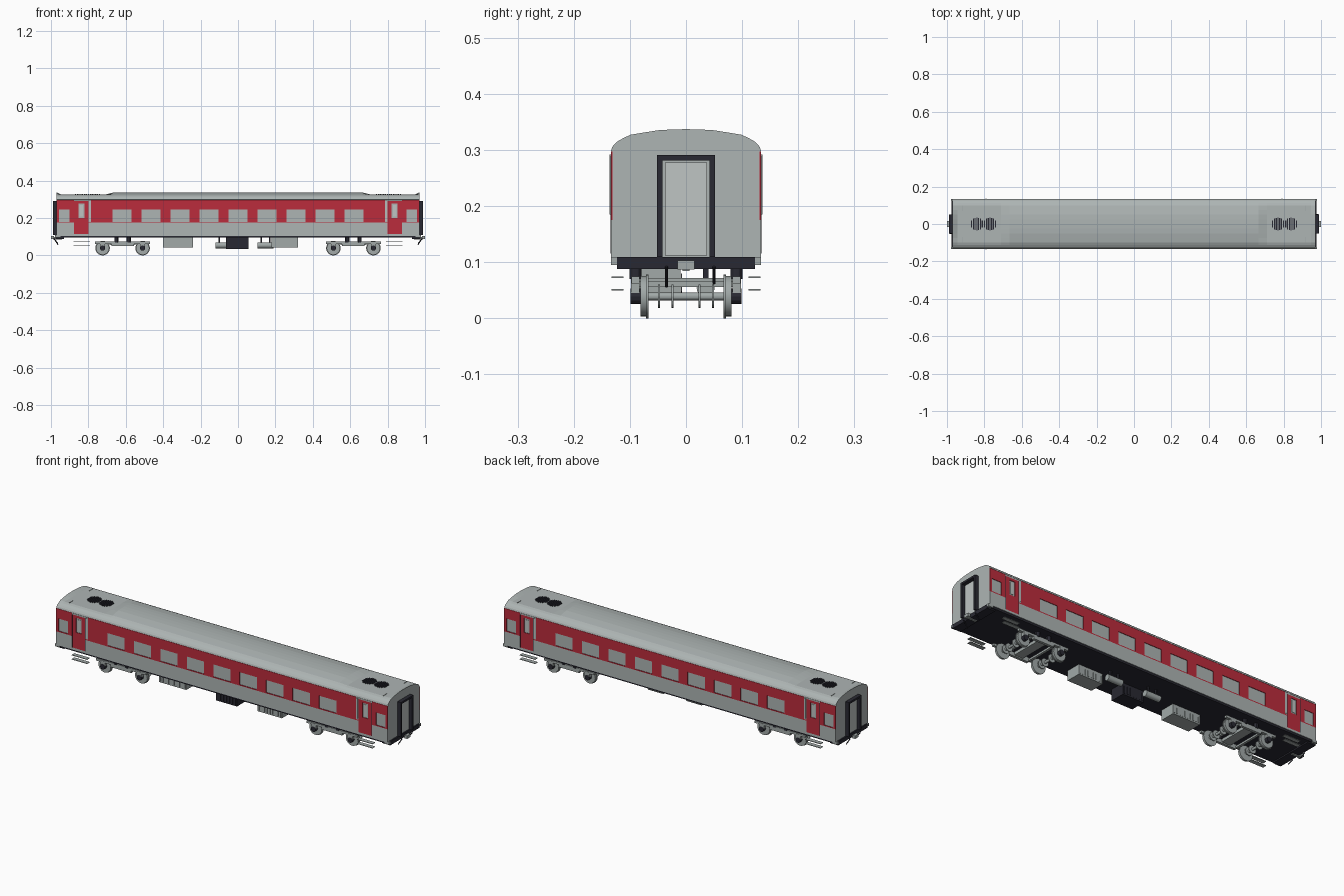
import bpy, bmesh, math
from mathutils import Vector, Matrix

if "Cube" in bpy.data.objects:
    bpy.data.objects.remove(bpy.data.objects["Cube"])


def material(name, rgb):
    m = bpy.data.materials.new(name)
    m.diffuse_color = (*rgb, 1)
    m.use_nodes = True
    m.node_tree.nodes["Principled BSDF"].inputs["Base Color"].default_value = m.diffuse_color
    return m


GREY = material("body_grey", (0.42, 0.46, 0.455))
RED = material("red_paint", (0.50, 0.025, 0.045))
BLACK = material("black_rubber", (0.022, 0.022, 0.032))
PALE = material("pale_grey", (0.52, 0.56, 0.55))
STEEL = material("running_gear_grey", (0.36, 0.40, 0.395))


def finish(name, bm, *mats):
    me = bpy.data.meshes.new(name)
    bm.to_mesh(me)
    bm.free()
    for m in mats:
        me.materials.append(m)
    ob = bpy.data.objects.new(name, me)
    bpy.context.collection.objects.link(ob)
    return ob


def add_box(bm, x0, x1, y0, y1, z0, z1):
    mat = Matrix.Translation(((x0 + x1) / 2, (y0 + y1) / 2, (z0 + z1) / 2)) @ \
        Matrix.Diagonal((abs(x1 - x0), abs(y1 - y0), abs(z1 - z0), 1))
    bmesh.ops.create_cube(bm, size=1, matrix=mat)


def boxes(name, mat, rows):
    bm = bmesh.new()
    for r in rows:
        add_box(bm, *r)
    return finish(name, bm, mat)


def add_rod(bm, a, b, r, sides=16):
    a, b = Vector(a), Vector(b)
    d = b - a
    mat = Matrix.Translation((a + b) / 2) @ d.to_track_quat('Z', 'Y').to_matrix().to_4x4()
    bmesh.ops.create_cone(bm, cap_ends=True, segments=sides, radius1=r, radius2=r,
                          depth=d.length, matrix=mat)


def rods(name, mat, rows, sides=16):
    bm = bmesh.new()
    for a, b, r in rows:
        add_rod(bm, a, b, r, sides)
    return finish(name, bm, mat)


# Body shell: arched section lofted along x, with sunken roof ends
half = [(0.131, 0.106), (0.131, 0.297), (0.134, 0.298), (0.131, 0.306), (0.124, 0.314),
        (0.112, 0.321), (0.099, 0.327), (0.075, 0.331), (0.05, 0.335), (0.025, 0.3365)]
section = half + [(0, 0.337)] + [(-y, z) for y, z in reversed(half)]
stations = [(-0.97, 0.337), (-0.945, 0.325), (-0.71, 0.325), (-0.665, 0.337)]
stations += [(-x, z) for x, z in reversed(stations)]
bm = bmesh.new()
rings = [[bm.verts.new((x, y, min(z, top))) for y, z in section] for x, top in stations]
for r0, r1 in zip(rings, rings[1:]):
    for i in range(len(section)):
        j = (i + 1) % len(section)
        bm.faces.new((r0[i], r1[i], r1[j], r0[j]))
bm.faces.new(rings[0])
bm.faces.new(rings[-1])
bmesh.ops.recalc_face_normals(bm, faces=bm.faces)
finish("body_shell", bm, GREY)

# Side skin: grid of panels with window openings, coloured by zone
windows = [(0.155 * i - 0.051, 0.155 * i + 0.051) for i in range(-4, 5)]
windows += [(-0.957, -0.902), (0.902, 0.957)]
xs = {-0.97, 0.97}
for w in windows:
    xs.update(w)
for x in (0.785, 0.799, 0.822, 0.854, 0.877):
    xs.update((x, -x))
xs = sorted(xs)
zs = [0.104, 0.115, 0.175, 0.18, 0.2, 0.246, 0.277, 0.29, 0.297]
bm = bmesh.new()
for x0, x1 in zip(xs, xs[1:]):
    for z0, z1 in zip(zs, zs[1:]):
        cx, cz = (x0 + x1) / 2, (z0 + z1) / 2
        ax = abs(cx)
        if 0.18 < cz < 0.246 and any(a < cx < b for a, b in windows):
            continue
        if 0.822 < ax < 0.854 and 0.2 < cz < 0.277:
            continue
        door = 0.799 < ax < 0.877
        red = (cz > 0.115 and cz < 0.29) if door else cz > 0.175
        if 0.785 < ax < 0.799 and cz > 0.18:
            red = False
        f = bm.faces.new([bm.verts.new((x, -0.134, z)) for x, z in
                          ((x0, z0), (x1, z0), (x1, z1), (x0, z1))])
        f.material_index = int(red)
bmesh.ops.remove_doubles(bm, verts=bm.verts, dist=1e-5)
skin = finish("side_panels", bm, GREY, RED)
skin.modifiers.new("other_side", 'MIRROR').use_axis = (False, True, False)
sol = skin.modifiers.new("thickness", 'SOLIDIFY')
sol.thickness = 0.0035
sol.offset = -1

# Door panes, door seams and grab rails
rows, seams, rails = [], [], []
for s in (-1, 1):
    for e in (-1, 1):
        rows.append((e * 0.829, e * 0.847, s * 0.13, s * 0.133, 0.207, 0.27))
        for x in (0.799, 0.877):
            seams.append((e * x - 0.001, e * x + 0.001, s * 0.133, s * 0.1345, 0.115, 0.29))
        rails.append((e * 0.789, e * 0.795, s * 0.133, s * 0.136, 0.185, 0.292))
boxes("door_panes", PALE, rows)
boxes("door_seams", BLACK, seams)
boxes("grab_rails", PALE, rails)

# Floor and headstocks
boxes("underfloor", BLACK, [(-0.968, 0.968, -0.129, 0.129, 0.095, 0.107)])
boxes("headstocks", BLACK, [(e * 0.93, e * 0.977, -0.123, 0.123, 0.088, 0.109) for e in (-1, 1)])

# Gangway ends, couplers, hoses and corner steps
frame, doors, coup, hose, corner, steps = [], [], [], [], [], []
for e in (-1, 1):
    for s in (-1, 1):
        frame.append((e * 0.965, e * 0.99, s * 0.042, s * 0.052, 0.109, 0.283))
        corner.append((e * 0.95, e * 0.978, s * 0.123, s * 0.134, 0.095, 0.108))
        for z in (0.051, 0.073):
            steps.append((e * 0.79, e * 0.88, s * 0.111, s * 0.133, z - 0.0015, z + 0.0015))
    frame.append((e * 0.965, e * 0.99, -0.052, 0.052, 0.281, 0.291))
    doors.append((e * 0.965, e * 0.973, -0.037, 0.037, 0.112, 0.278))
    coup += [(e * 0.94, e * 0.99, -0.006, 0.006, 0.084, 0.098),
             (e * 0.985, e * 1.0, -0.015, 0.015, 0.087, 0.103)]
    for y, z in ((-0.035, 0.056), (0.05, 0.062)):
        hose.append(((e * 0.985, e * y, 0.092), (e * 0.962, e * y, z), 0.0025))
boxes("gangway_frames", BLACK, frame)
boxes("end_doors", PALE, doors)
boxes("couplers", STEEL, coup)
boxes("corner_brackets", STEEL, corner)
boxes("door_steps", STEEL, steps)
rods("brake_hoses", BLACK, hose, 8)

# Roof fan grilles: bars trimmed to a circle
bars, lips = [], []
for cx in (-0.84, -0.77, 0.77, 0.84):
    for k in range(-3, 4):
        dx = k * 0.0095
        h = math.sqrt(0.034 ** 2 - dx ** 2)
        bars.append((cx + dx - 0.003, cx + dx + 0.003, -h, h, 0.324, 0.328))
boxes("roof_fan_grilles", BLACK, bars)
for e in (-1, 1):
    for s in (-1, 1):
        lips.append((e * 0.917, e * 0.92, s * 0.07, s * 0.098, 0.323, 0.327))
boxes("roof_hatch_lips", STEEL, lips)

# Bogies: wheels, axles, discs, frames and springs
wheels, hubs, axles, frames, springs = [], [], [], [], []
for c in (-0.617, 0.617):
    for w in (c - 0.107, c + 0.107):
        axles.append(((w, -0.095, 0.039), (w, 0.095, 0.039), 0.007))
        for s in (-1, 1):
            wheels += [((w, s * 0.07, 0.039), (w, s * 0.081, 0.039), 0.036),
                       ((w, s * 0.067, 0.039), (w, s * 0.071, 0.039), 0.039)]
            hubs.append(((w, s * 0.08, 0.039), (w, s * 0.099, 0.039), 0.014))
            for y in (0.024, 0.048):
                axles.append(((w, s * y - 0.002, 0.039), (w, s * y + 0.002, 0.039), 0.021))
            frames.append((w - 0.014, w + 0.014, s * 0.083, s * 0.098, 0.045, 0.07))
        frames.append((w + 0.043 - 0.006, w + 0.043 + 0.006, -0.085, 0.085, 0.056, 0.066)
                      if w < c else (w - 0.049, w - 0.037, -0.085, 0.085, 0.056, 0.066))
    for s in (-1, 1):
        frames += [(c - 0.147, c + 0.147, s * 0.083, s * 0.097, 0.062, 0.074),
                   (c - 0.06, c + 0.06, s * 0.083, s * 0.097, 0.05, 0.063)]
        for dx in (-0.033, 0.033):
            springs.append(((c + dx, s * 0.09, 0.07), (c + dx, s * 0.09, 0.097), 0.011))
    frames.append((c - 0.025, c + 0.025, -0.085, 0.085, 0.056, 0.072))
rods("wheels", STEEL, wheels, 24)
rods("axle_boxes", BLACK, hubs, 12)
rods("axles_and_brake_discs", STEEL, axles, 16)
boxes("bogie_frames", STEEL, frames)
rods("bogie_springs", BLACK, springs, 12)


# Underfloor equipment cases with ribbed faces, and air tanks
def case(name, mat, x0, x1, z0, ribs):
    rows = [(x0, x1, -0.09, -0.01, z0, 0.096)]
    for i in range(ribs):
        x = x0 + (i + 0.5) * (x1 - x0) / ribs
        for y in (-0.093, -0.009):
            rows.append((x - 0.003, x + 0.003, y, y + 0.002 + 0.001 * (y < -0.05), z0 + 0.006, 0.08))
    boxes(name, mat, rows)


case("equipment_case_left", STEEL, -0.40, -0.24, 0.043, 10)
case("battery_case", BLACK, -0.065, 0.057, 0.035, 7)
case("equipment_case_right", STEEL, 0.178, 0.32, 0.043, 9)
rods("air_tanks", STEEL, [((-0.12, 0.035, 0.054), (-0.035, 0.035, 0.054), 0.016),
                          ((0.105, 0.035, 0.054), (0.19, 0.035, 0.054), 0.016)], 16)
boxes("tank_hangers", BLACK, [(x - 0.004, x + 0.004, 0.03, 0.04, 0.066, 0.097)
                              for x in (-0.1, -0.055, 0.125, 0.17)])
for n in ("wheels", "air_tanks", "bogie_springs"):
    ob = bpy.data.objects[n]
    bpy.context.view_layer.objects.active = ob
    ob.select_set(True)
    bpy.ops.object.shade_smooth_by_angle()
    ob.select_set(False)
